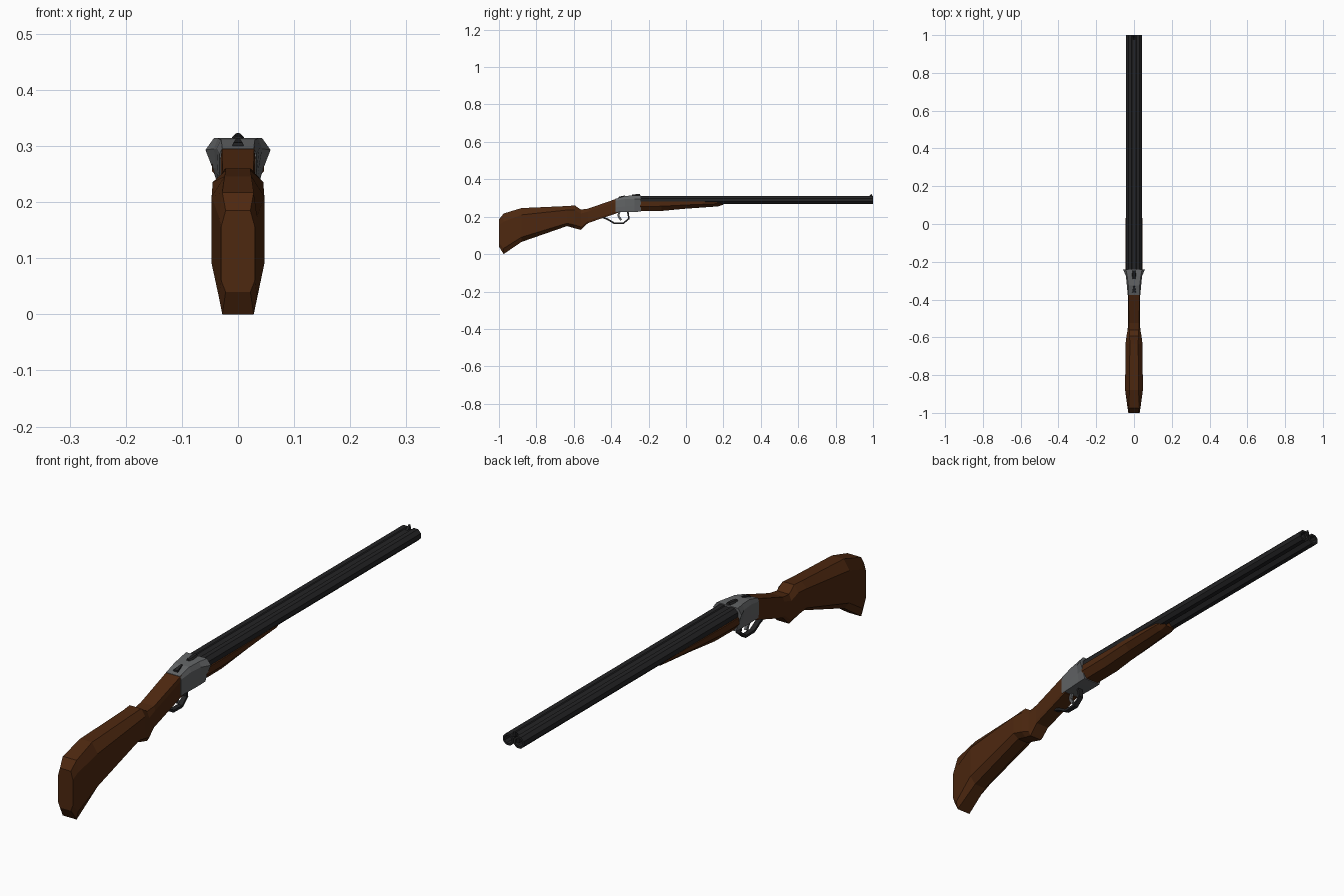
import bpy, bmesh, math
from mathutils import Vector

if "Cube" in bpy.data.objects:
    bpy.data.objects.remove(bpy.data.objects["Cube"])


def mat(name, rgb):
    m = bpy.data.materials.new(name)
    m.diffuse_color = (*rgb, 1)
    m.use_nodes = True
    m.node_tree.nodes["Principled BSDF"].inputs["Base Color"].default_value = m.diffuse_color
    return m


WOOD = mat("walnut wood", (0.075, 0.021, 0.005))
BLACK = mat("blued steel", (0.017, 0.017, 0.018))
GREY = mat("grey steel", (0.125, 0.13, 0.135))


def finish(name, bm, material):
    bmesh.ops.recalc_face_normals(bm, faces=bm.faces)
    me = bpy.data.meshes.new(name)
    bm.to_mesh(me)
    bm.free()
    ob = bpy.data.objects.new(name, me)
    ob.data.materials.append(material)
    bpy.context.collection.objects.link(ob)
    return ob


def loft(name, rings, material):
    """Skin closed rings of equal point count and cap both ends."""
    bm = bmesh.new()
    vs = [[bm.verts.new(p) for p in r] for r in rings]
    n = len(vs[0])
    for a, b in zip(vs, vs[1:]):
        for i in range(n):
            bm.faces.new((a[i], a[(i + 1) % n], b[(i + 1) % n], b[i]))
    bm.faces.new(vs[0][::-1])
    bm.faces.new(vs[-1])
    return finish(name, bm, material)


def section(y, half):
    """Mirror a half outline of (x, z) points, listed bottom to top."""
    return [(x, y, z) for x, z in half] + [(-x, y, z) for x, z in half[::-1]]


def stock_ring(y, zb, zt, w, t):
    h = zt - zb
    return section(y, [(t, zb), (w, zb + 0.14 * h), (w, zt - 0.2 * h), (t, zt)])


def strap(name, path, w, th, material):
    """Flat band of half width w and thickness th following a (y, z) path."""
    pts = [Vector(p) for p in path]
    rings = []
    for i, p in enumerate(pts):
        d = (pts[min(i + 1, len(pts) - 1)] - pts[max(i - 1, 0)]).normalized()
        n = Vector((-d.y, d.x)) * th / 2
        a, b = p + n, p - n
        rings.append([(-w, *a), (w, *a), (w, *b), (-w, *b)])
    return loft(name, rings, material)


def box(name, lo, hi, material):
    return loft(name, [[(lo[0], y, lo[2]), (hi[0], y, lo[2]), (hi[0], y, hi[2]), (lo[0], y, hi[2])]
                       for y in (lo[1], hi[1])], material)


# Butt stock with cheek, grip step and wrist
loft("butt_stock", [stock_ring(*s) for s in (
    (-1.0, 0.04, 0.185, 0.03, 0.022), (-0.975, 0.0, 0.217, 0.034, 0.028),
    (-0.88, 0.065, 0.246, 0.047, 0.024), (-0.636, 0.15, 0.257, 0.045, 0.022),
    (-0.594, 0.138, 0.26, 0.04, 0.023), (-0.562, 0.13, 0.238, 0.034, 0.025),
    (-0.524, 0.166, 0.243, 0.031, 0.027), (-0.36, 0.222, 0.3, 0.031, 0.029))], WOOD)

# Tapered fore-end under the barrels
loft("fore_end", [section(y, [(b, zb), (w, zm), (w, 0.28)]) for y, zb, zm, b, w in (
    (-0.245, 0.23, 0.255, 0.026, 0.046), (-0.13, 0.231, 0.256, 0.026, 0.046),
    (0.0, 0.243, 0.263, 0.022, 0.045), (0.17, 0.255, 0.27, 0.017, 0.038),
    (0.2, 0.265, 0.273, 0.014, 0.03))], WOOD)

# Flared receiver
loft("receiver", [section(y, h) for y, h in (
    (-0.376, [(0.031, 0.225), (0.033, 0.25), (0.033, 0.285), (0.028, 0.296)]),
    (-0.325, [(0.033, 0.225), (0.036, 0.255), (0.038, 0.295), (0.03, 0.311)]),
    (-0.275, [(0.035, 0.226), (0.039, 0.26), (0.043, 0.295), (0.036, 0.314)]),
    (-0.24, [(0.035, 0.227), (0.046, 0.262), (0.058, 0.293), (0.043, 0.314)]))], GREY)


# Twin barrels with open bores
def barrel(name, cx):
    def ring(y, r):
        return [(cx + r * math.cos(math.radians(22.5 + 45 * k)), y,
                 0.29 + r * math.sin(math.radians(22.5 + 45 * k))) for k in range(8)]
    return loft(name, [ring(-0.25, 0.0225), ring(1.0, 0.0225), ring(1.0, 0.015), ring(0.94, 0.015)], BLACK)


barrel("barrel_right", 0.0215)
barrel("barrel_left", -0.0215)
box("barrel_rib", (-0.015, -0.25, 0.282), (0.015, 0.99, 0.308), BLACK)

# Front bead sight
loft("front_sight", [[(-0.005, 0.975, 0.305), (0.005, 0.975, 0.305), (0.005, 0.978, 0.309), (-0.005, 0.978, 0.309)],
                     [(-0.005, 0.997, 0.305), (0.005, 0.997, 0.305), (0.003, 0.994, 0.323), (-0.003, 0.994, 0.323)]], BLACK)

# Opening lever and safety on top of the receiver
loft("top_lever", [section(y, [(w, zb), (w, zb + 0.5 * h), (0.6 * w, zb + h)]) for y, zb, h, w in (
    (-0.29, 0.309, 0.009, 0.007), (-0.27, 0.31, 0.01, 0.011), (-0.245, 0.311, 0.011, 0.007))], BLACK)
loft("safety_catch", [section(y, [(w, zb), (0.7 * w, zb + 0.014)]) for y, zb, w in (
    (-0.362, 0.292, 0.012), (-0.325, 0.3, 0.004))], BLACK)

# Trigger guard and trigger
strap("trigger_guard", [(-0.445, 0.196), (-0.42, 0.187), (-0.385, 0.166), (-0.335, 0.165),
                        (-0.305, 0.19), (-0.312, 0.23)], 0.009, 0.009, BLACK)
strap("trigger", [(-0.355, 0.23), (-0.362, 0.205), (-0.347, 0.182)], 0.005, 0.011, GREY)
